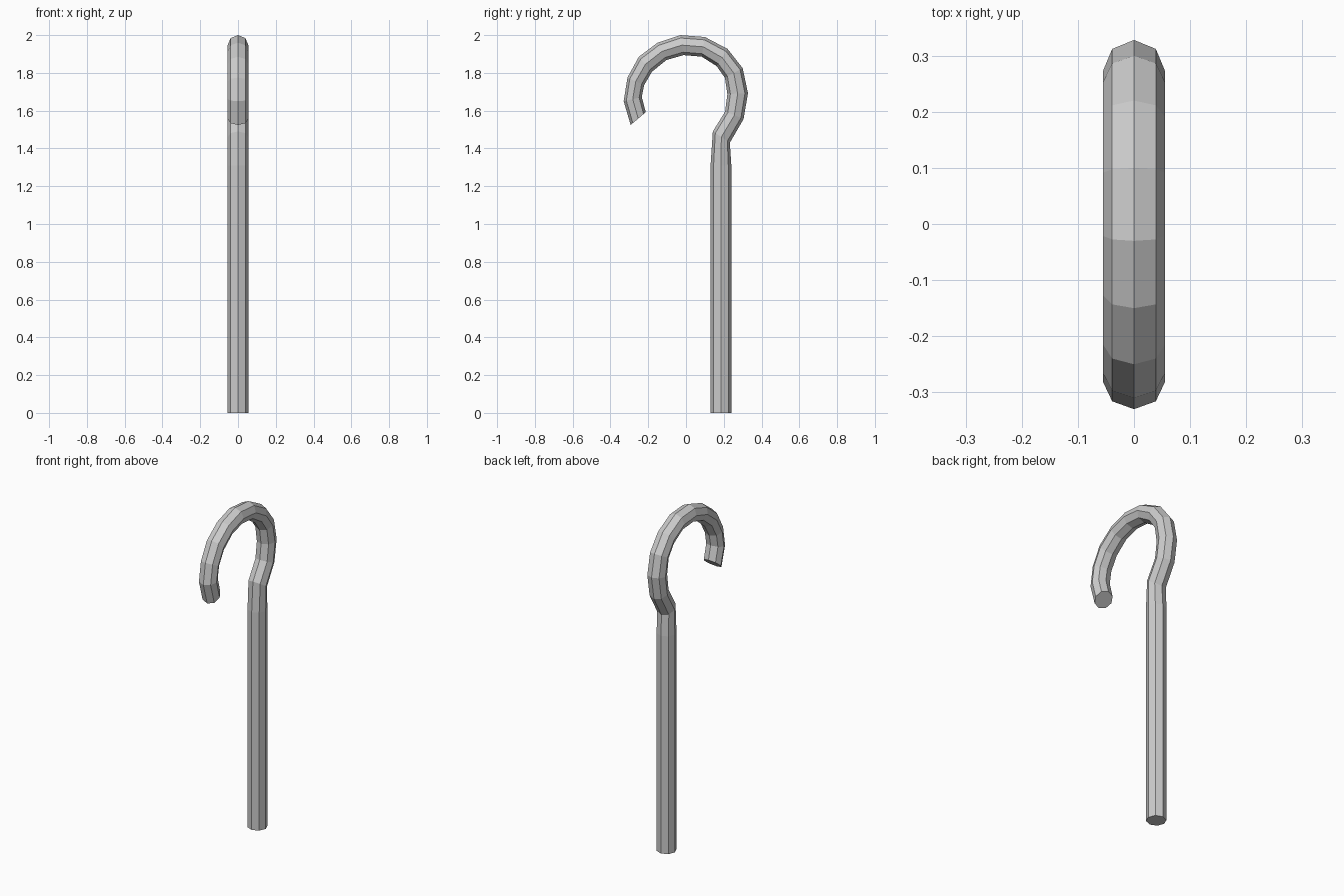
import bpy, bmesh, math
from mathutils import Vector

if "Cube" in bpy.data.objects:
    bpy.data.objects.remove(bpy.data.objects["Cube"])

SIDES, R = 8, 0.055

# Outer and inner edge of each ring along the cane, as (y, z) pairs
RINGS = [
    ((0.24, 0.0), (0.13, 0.0)),
    ((0.24, 1.31), (0.13, 1.31)),
    ((0.232, 1.43), (0.142, 1.49)),
    ((0.305, 1.556), (0.207, 1.595)),
    ((0.328, 1.693), (0.219, 1.688)),
    ((0.30, 1.825), (0.206, 1.774)),
    ((0.22, 1.927), (0.162, 1.836)),
    ((0.10, 1.99), (0.083, 1.886)),
    ((-0.03, 2.0), (-0.013, 1.894)),
    ((-0.15, 1.96), (-0.104, 1.868)),
    ((-0.25, 1.885), (-0.18, 1.806)),
    ((-0.31, 1.775), (-0.222, 1.735)),
    ((-0.33, 1.65), (-0.234, 1.672)),
    ((-0.293, 1.524), (-0.213, 1.592)),
]

bm = bmesh.new()


def add_ring(outer, inner):
    o, i = Vector((0, *outer)), Vector((0, *inner))
    mid, half = (o + i) / 2, (o - i) / 2
    ring = []
    for k in range(SIDES):
        a = math.tau * k / SIDES
        ring.append(bm.verts.new(mid + half * math.cos(a) + Vector((R * math.sin(a), 0, 0))))
    return ring


# Octagonal shaft and hooked handle as one continuous tube
rings = [add_ring(*pair) for pair in RINGS]
for a, b in zip(rings, rings[1:]):
    for k in range(SIDES):
        n = (k + 1) % SIDES
        bm.faces.new((a[k], a[n], b[n], b[k]))

# End caps
bm.faces.new(rings[0])
bm.faces.new(rings[-1])
bmesh.ops.recalc_face_normals(bm, faces=bm.faces[:])

mesh = bpy.data.meshes.new("hooked_cane")
bm.to_mesh(mesh)
bm.free()
bpy.context.collection.objects.link(bpy.data.objects.new("hooked_cane", mesh))
